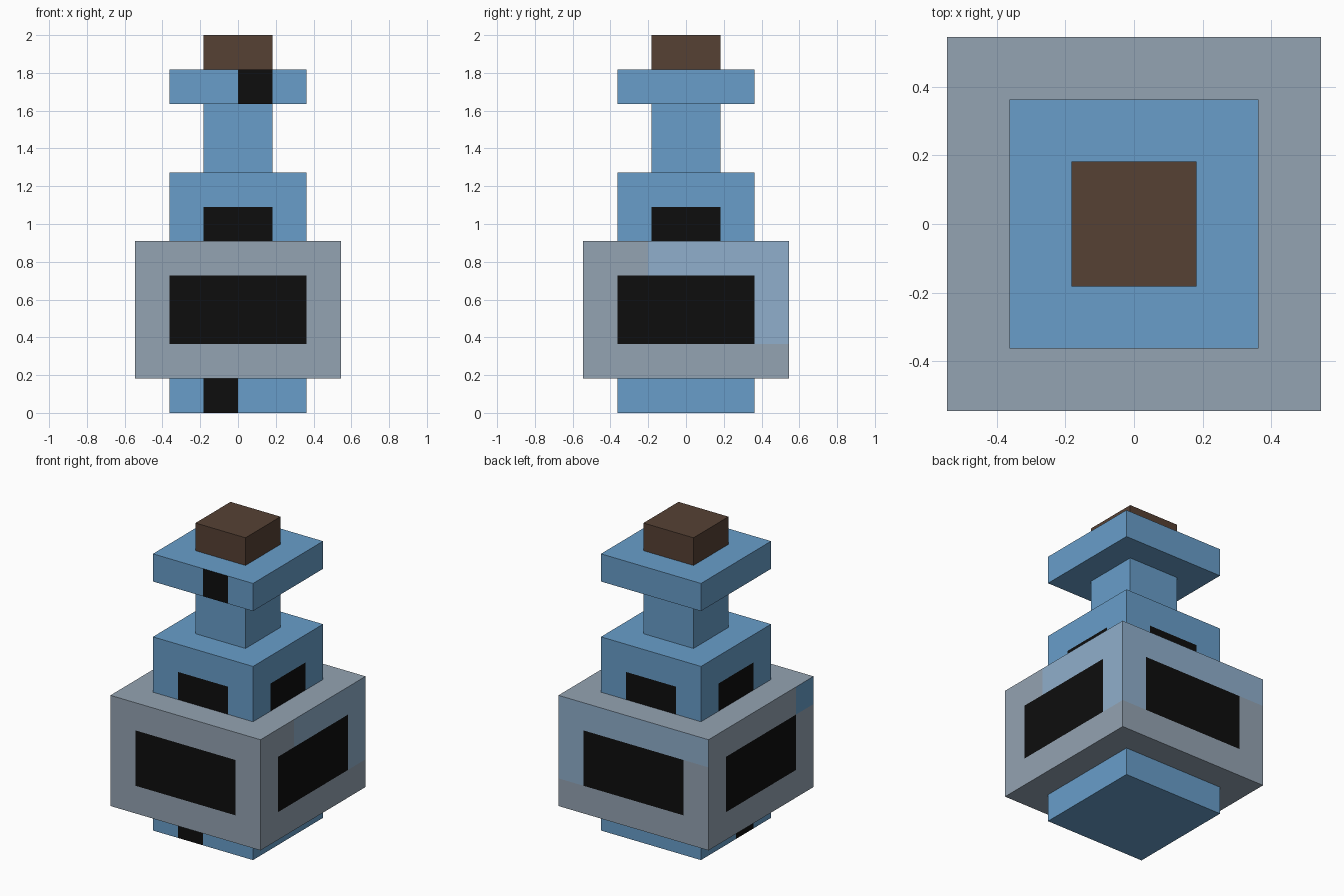
import bpy
import bmesh
from mathutils import Vector

cube = bpy.data.objects.get("Cube")
if cube:
    bpy.data.objects.remove(cube, do_unlink=True)

U = 2 / 11  # one block unit


def linear(c):
    c /= 255
    return c / 12.92 if c <= 0.04045 else ((c + 0.055) / 1.055) ** 2.4


def make_material(name, rgb):
    colour = [linear(c) for c in rgb] + [1]
    mat = bpy.data.materials.new(name)
    mat.use_nodes = True
    mat.diffuse_color = colour
    bsdf = mat.node_tree.nodes["Principled BSDF"]
    bsdf.inputs["Base Color"].default_value = colour
    return mat


MATS = {
    "blue": make_material("bottle blue", (104, 158, 202)),
    "grey": make_material("glass grey", (148, 163, 178)),
    "pale": make_material("pale blue", (144, 175, 204)),
    "brown": make_material("cork brown", (86, 65, 52)),
    "black": make_material("panel black", (13, 13, 13)),
}

# Outward direction and horizontal axis of each side
SIDES = {
    "front": (Vector((0, -1, 0)), Vector((1, 0, 0))),
    "back": (Vector((0, 1, 0)), Vector((1, 0, 0))),
    "left": (Vector((1, 0, 0)), Vector((0, 1, 0))),
    "right": (Vector((-1, 0, 0)), Vector((0, 1, 0))),
}
UP = Vector((0, 0, 1))


def block(name, half, bottom, top, colour, patches=()):
    """Square block; patches are (side, u0, u1, z0, z1, colour) in units."""
    bm = bmesh.new()
    bmesh.ops.create_cube(bm, size=1)
    for v in bm.verts:
        v.co = Vector((v.co.x * 2 * half, v.co.y * 2 * half,
                       bottom + (v.co.z + 0.5) * (top - bottom))) * U
    names = [colour]
    for side, u0, u1, z0, z1, paint in patches:
        out, along = SIDES[side]
        if paint not in names:
            names.append(paint)

        def side_faces():
            bm.normal_update()
            return [f for f in bm.faces if f.normal.dot(out) > 0.9]

        # Cut the patch outline into this side only
        for axis, value in ((along, u0), (along, u1), (UP, z0), (UP, z1)):
            faces = side_faces()
            edges = {e for f in faces for e in f.edges}
            verts = {v for f in faces for v in f.verts}
            bmesh.ops.bisect_plane(bm, geom=[*verts, *edges, *faces], dist=1e-5,
                                   plane_co=axis * value * U, plane_no=axis)
        for f in side_faces():
            c = f.calc_center_median() / U
            if u0 < c.dot(along) < u1 and z0 < c.z < z1:
                f.material_index = names.index(paint)
    mesh = bpy.data.meshes.new(name)
    bm.to_mesh(mesh)
    bm.free()
    for n in names:
        mesh.materials.append(MATS[n])
    obj = bpy.data.objects.new(name, mesh)
    bpy.context.collection.objects.link(obj)
    return obj


# Foot with a dark notch on two sides
block("foot", 2, 0, 1, "blue", [(s, -1, 0, 0, 1, "black") for s in ("front", "right")])

# Main body: pale corner band, blue corner, dark window on every side
band = [
    ("left", -1.1, 3, 4, 5, "pale"),
    ("left", 2, 3, 2, 4, "pale"),
    ("back", -3, 3, 4, 5, "pale"),
    ("back", 2, 3, 2, 4, "pale"),
    ("right", -3, -2, 4, 5, "blue"),
]
windows = [(s, -2, 2, 2, 4, "black") for s in SIDES]
block("body", 3, 1, 5, "grey", band + windows)

# Shoulder with a dark panel on every side
block("shoulder", 2, 5, 7, "blue", [(s, -1, 1, 5, 6, "black") for s in SIDES])

# Neck, lip and cork
block("neck", 1, 7, 9, "blue")
block("lip", 2, 9, 10, "blue", [("front", 0, 1, 9, 10, "black")])
block("cork", 1, 10, 11, "brown")
